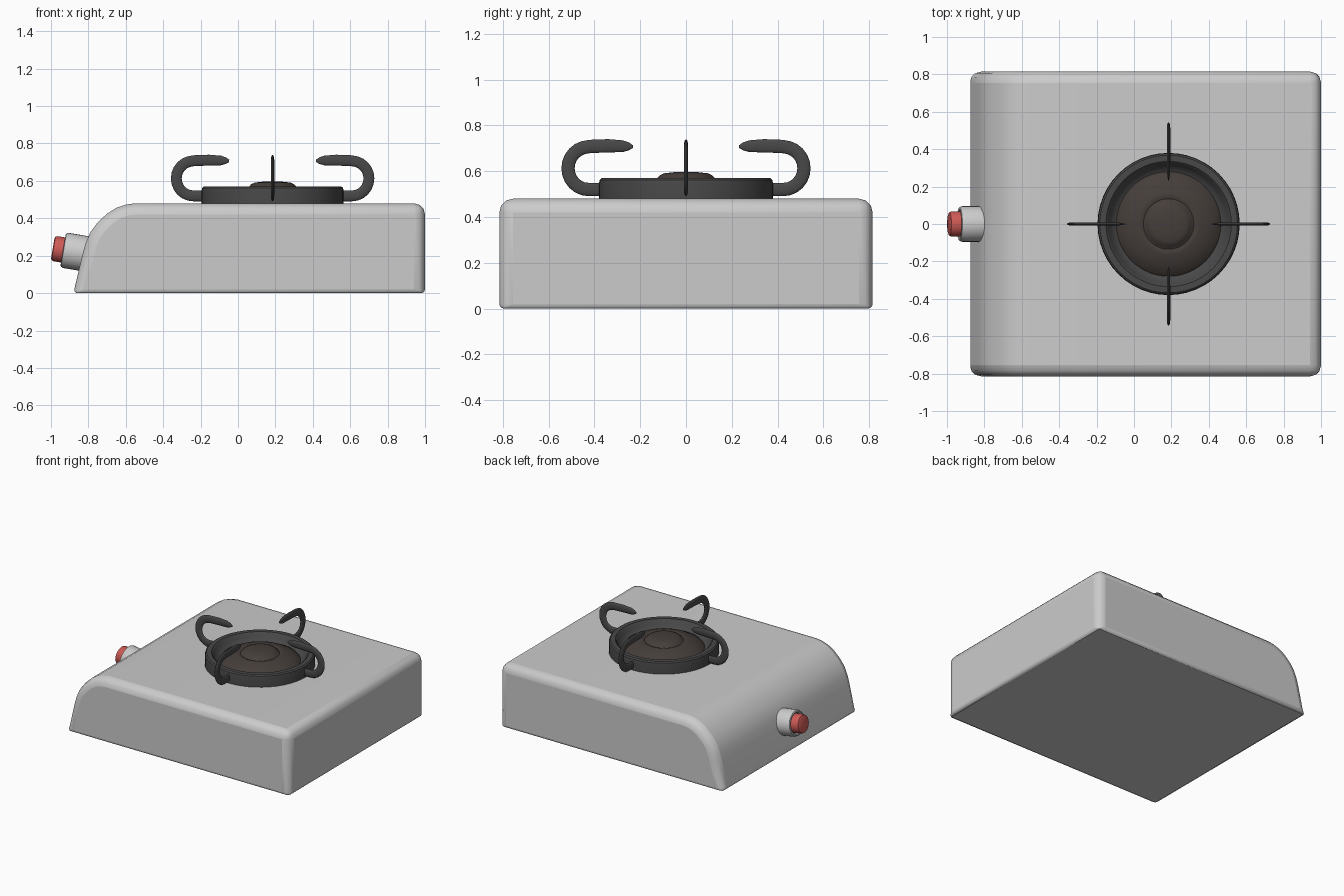
import bpy, bmesh
from math import cos, sin, pi, radians
from mathutils import Matrix, Vector

if "Cube" in bpy.data.objects:
    bpy.data.objects.remove(bpy.data.objects["Cube"])

BURNER = Vector((0.185, 0, 0))


def material(name, rgb):
    m = bpy.data.materials.new(name)
    m.diffuse_color = (*rgb, 1)
    m.use_nodes = True
    m.node_tree.nodes["Principled BSDF"].inputs["Base Color"].default_value = m.diffuse_color
    return m


def finish(name, bm, mat=None, angle=35):
    bmesh.ops.recalc_face_normals(bm, faces=bm.faces)
    me = bpy.data.meshes.new(name)
    bm.to_mesh(me)
    bm.free()
    ob = bpy.data.objects.new(name, me)
    bpy.context.collection.objects.link(ob)
    if mat:
        me.materials.append(mat)
    bpy.ops.object.select_all(action='DESELECT')
    ob.select_set(True)
    bpy.context.view_layer.objects.active = ob
    bpy.ops.object.shade_smooth_by_angle(angle=radians(angle))
    return ob


def skin(bm, rings):
    """Bridge successive closed rings and cap both ends."""
    rings = [[bm.verts.new(p) for p in r] for r in rings]
    n = len(rings[0])
    for a, b in zip(rings, rings[1:]):
        for i in range(n):
            j = (i + 1) % n
            bm.faces.new((a[i], a[j], b[j], b[i]))
    bm.faces.new(rings[0])
    bm.faces.new(rings[-1])


def lathe(name, profile, matrix, mat=None, n=40):
    """Revolve (radius, height) points about the local z axis."""
    bm = bmesh.new()
    skin(bm, [[matrix @ Vector((r * cos(2 * pi * i / n), r * sin(2 * pi * i / n), z))
               for i in range(n)] for r, z in profile])
    return finish(name, bm, mat)


iron = material("dark_iron", (0.065, 0.065, 0.065))
brown = material("burner_brown", (0.06, 0.048, 0.043))
red = material("knob_red", (0.6, 0.1, 0.09))

# Housing: side profile extruded across the depth, then rounded
profile = [(1, 0), (1, 0.48), (-0.55, 0.48), (-0.60, 0.473), (-0.65, 0.456),
           (-0.70, 0.425), (-0.75, 0.378), (-0.79, 0.325), (-0.815, 0.265),
           (-0.832, 0.205), (-0.88, 0)]
bm = bmesh.new()
skin(bm, [[(x, y, z) for x, z in profile] for y in (-0.815, 0.815)])
weight = bm.edges.layers.float.new("bevel_weight_edge")
for e in bm.edges:
    a, b = (v.co for v in e.verts)
    across = abs(a.y - b.y) > 0.1
    if a.z == 0 and b.z == 0:
        e[weight] = 0.35
    elif not across or min(a.x, b.x) > 0.99:
        e[weight] = 1
body = finish("stove_body", bm)
bev = body.modifiers.new("rounding", 'BEVEL')
bev.limit_method = 'WEIGHT'
bev.width = 0.06
bev.segments = 3
bev.use_clamp_overlap = False
bpy.ops.object.shade_smooth_by_angle(angle=radians(50))

# Burner ring with a sunken dish
lathe("burner_ring", [(0.38, 0.46), (0.38, 0.545), (0.377, 0.562), (0.368, 0.57),
                      (0.335, 0.57), (0.325, 0.562), (0.315, 0.535),
                      (0.285, 0.51), (0.27, 0.505)],
      Matrix.Translation(BURNER), iron, 48)

# Domed burner cap with a raised centre
lathe("burner_cap", [(0.275, 0.49), (0.28, 0.512), (0.27, 0.524), (0.22, 0.55),
                     (0.165, 0.568), (0.15, 0.57), (0.135, 0.565), (0.125, 0.57),
                     (0.115, 0.582), (0.095, 0.591), (0.05, 0.596), (0.01, 0.597)],
      Matrix.Translation(BURNER), brown, 48)

# Four flattened hook-shaped pan supports: (radius, height, thickness factor)
path = [(0.345, 0.52, 1), (0.425, 0.52, 1)]
path += [(0.425 + 0.09 * cos(t), 0.613 + 0.093 * sin(t), 1)
         for t in (radians(-75 + 15 * i) for i in range(11))]
path += [(0.42, 0.708, 1), (0.34, 0.711, 1), (0.275, 0.709, 0.88),
         (0.25, 0.708, 0.6), (0.232, 0.707, 0.22)]
for k, side in enumerate(("right", "back", "left", "front")):
    turn = Matrix.Translation(BURNER) @ Matrix.Rotation(k * pi / 2, 4, 'Z')
    rings = []
    for i, (r, z, s) in enumerate(path):
        p, q = path[max(i - 1, 0)], path[min(i + 1, len(path) - 1)]
        d = Vector((q[0] - p[0], 0, q[1] - p[1])).normalized()
        nrm = Vector((-d.z, 0, d.x))
        rings.append([turn @ (Vector((r, 0, z)) + nrm * 0.029 * s * cos(a)
                              + Vector((0, 0.009 * s * sin(a), 0)))
                      for a in (2 * pi * j / 12 for j in range(12))])
    bm = bmesh.new()
    skin(bm, rings)
    finish("pan_support_" + side, bm, iron, 60)

# Control knob, tilted square to the sloping face
axis = Vector((-0.986, 0, 0.165))
knob = Matrix.Translation((-0.80, 0, 0.208)) @ axis.to_track_quat('Z', 'Y').to_matrix().to_4x4()
lathe("knob_collar", [(0.095, -0.02), (0.095, 0.122), (0.09, 0.134), (0.082, 0.137),
                      (0.074, 0.134), (0.071, 0.115)], knob, None, 32)
lathe("knob_button", [(0.068, 0.09), (0.068, 0.178), (0.063, 0.189), (0.054, 0.193)],
      knob, red, 32)
